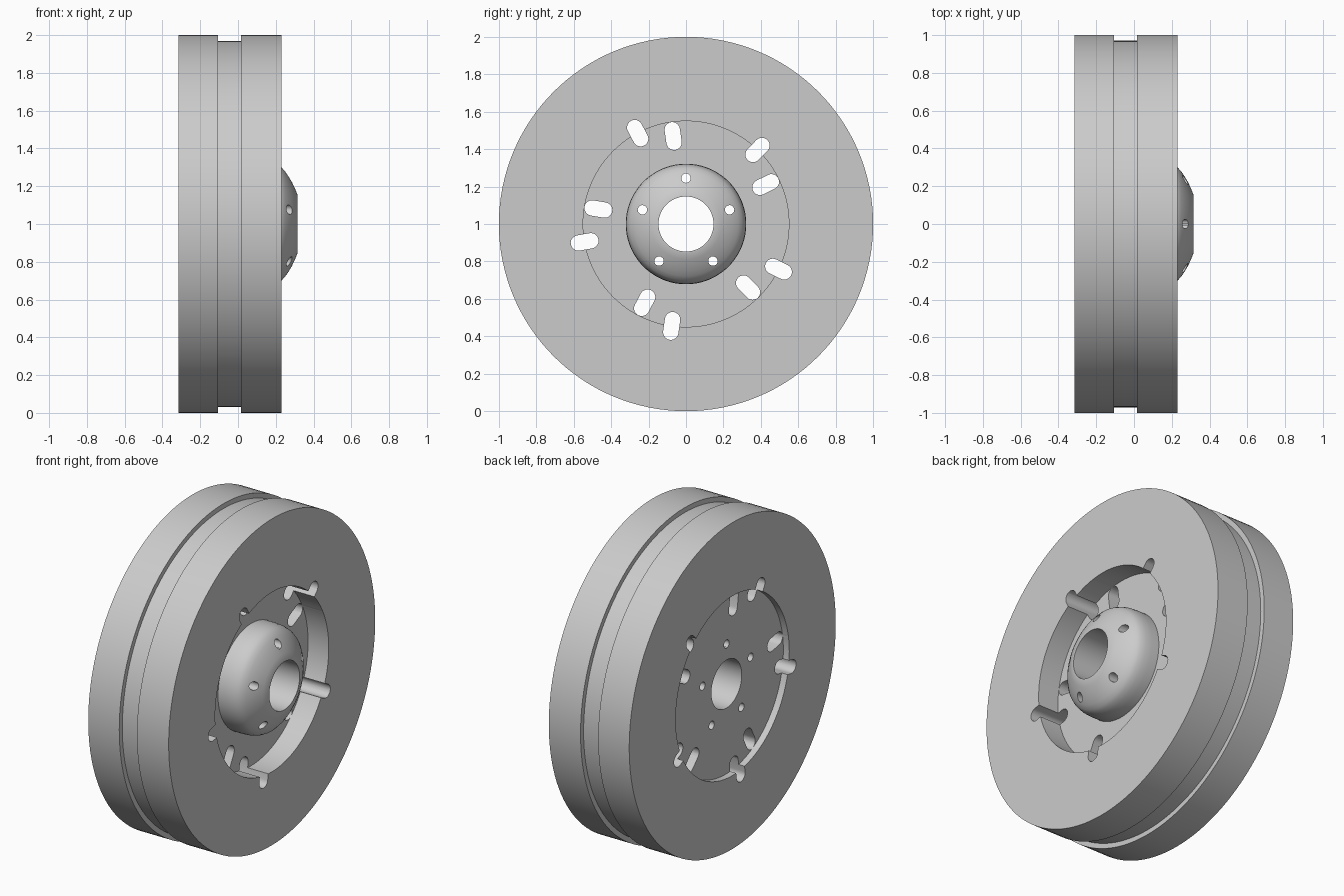
import bpy, bmesh
from math import sin, cos, pi, radians

if "Cube" in bpy.data.objects:
    bpy.data.objects.remove(bpy.data.objects["Cube"], do_unlink=True)

SEGMENTS = 128
AXLE_Z = 1.0

grey = bpy.data.materials.new("plain grey")
grey.use_nodes = True
grey.diffuse_color = (0.6, 0.6, 0.6, 1)
grey.node_tree.nodes["Principled BSDF"].inputs["Base Color"].default_value = grey.diffuse_color


def finish(name, bm):
    bmesh.ops.recalc_face_normals(bm, faces=bm.faces)
    mesh = bpy.data.meshes.new(name)
    bm.to_mesh(mesh)
    bm.free()
    mesh.materials.append(grey)
    obj = bpy.data.objects.new(name, mesh)
    bpy.context.collection.objects.link(obj)
    return obj


def lathe(name, profile):
    """Turn a closed (x, radius) profile around the axle."""
    bm = bmesh.new()
    rings = []
    for i in range(SEGMENTS):
        a = 2 * pi * i / SEGMENTS
        rings.append([bm.verts.new((x, r * cos(a), AXLE_Z + r * sin(a))) for x, r in profile])
    n = len(profile)
    for i in range(SEGMENTS):
        here, after = rings[i], rings[(i + 1) % SEGMENTS]
        for j in range(n):
            k = (j + 1) % n
            bm.faces.new((here[j], here[k], after[k], after[j]))
    return finish(name, bm)


def add_slot(bm, angle, radius, half_width, half_straight):
    """Add a rounded prism, long in the radial direction, through the wheel."""
    outline = []
    for side in (1, -1):
        for i in range(13):
            t = pi * i / 12 - pi / 2
            u = radius + side * (half_straight + half_width * cos(t))
            v = side * half_width * sin(t)
            outline.append((u * cos(angle) - v * sin(angle), u * sin(angle) + v * cos(angle)))
    if half_straight == 0:
        outline = outline[:12] + outline[13:25]
    ends = [[bm.verts.new((x, y, AXLE_Z + z)) for y, z in outline] for x in (-0.6, 0.6)]
    for ring in ends:
        bm.faces.new(ring)
    for i in range(len(outline)):
        k = (i + 1) % len(outline)
        bm.faces.new((ends[0][i], ends[0][k], ends[1][k], ends[1][i]))


# Outer rim with a shallow groove round its tread
rim = lathe("outer_rim", [
    (-0.315, 0.55), (-0.315, 1.0), (-0.105, 1.0), (-0.105, 0.97),
    (0.015, 0.97), (0.015, 1.0), (0.23, 1.0), (0.23, 0.55)])

# Recessed centre disc with a domed hub and an axle bore
hub = lathe("hub_disc", [
    (-0.275, 0.147), (-0.275, 0.55), (0.09, 0.55), (0.09, 0.322),
    (0.14, 0.322), (0.18, 0.319), (0.21, 0.311), (0.23, 0.3), (0.25, 0.278),
    (0.268, 0.252), (0.285, 0.223), (0.301, 0.19), (0.315, 0.155), (0.315, 0.147)])

# Five-fold pattern of bolt holes and two rings of radial slots
holes = bmesh.new()
for i in range(5):
    turn = radians(72 * i)
    add_slot(holes, radians(90) + turn, 0.245, 0.025, 0)
    add_slot(holes, radians(98.3) + turn, 0.475, 0.041, 0.034)
    add_slot(holes, radians(118) + turn, 0.55, 0.041, 0.034)
cutter = finish("hole_cutter", holes)
cutter.hide_render = True

for obj in (rim, hub):
    cut = obj.modifiers.new("holes", "BOOLEAN")
    cut.operation = "DIFFERENCE"
    cut.solver = "EXACT"
    cut.object = cutter
    bpy.ops.object.select_all(action="DESELECT")
    obj.select_set(True)
    bpy.context.view_layer.objects.active = obj
    bpy.ops.object.modifier_apply(modifier=cut.name)
    bpy.ops.object.shade_smooth_by_angle(angle=radians(30))

bpy.data.objects.remove(cutter, do_unlink=True)
